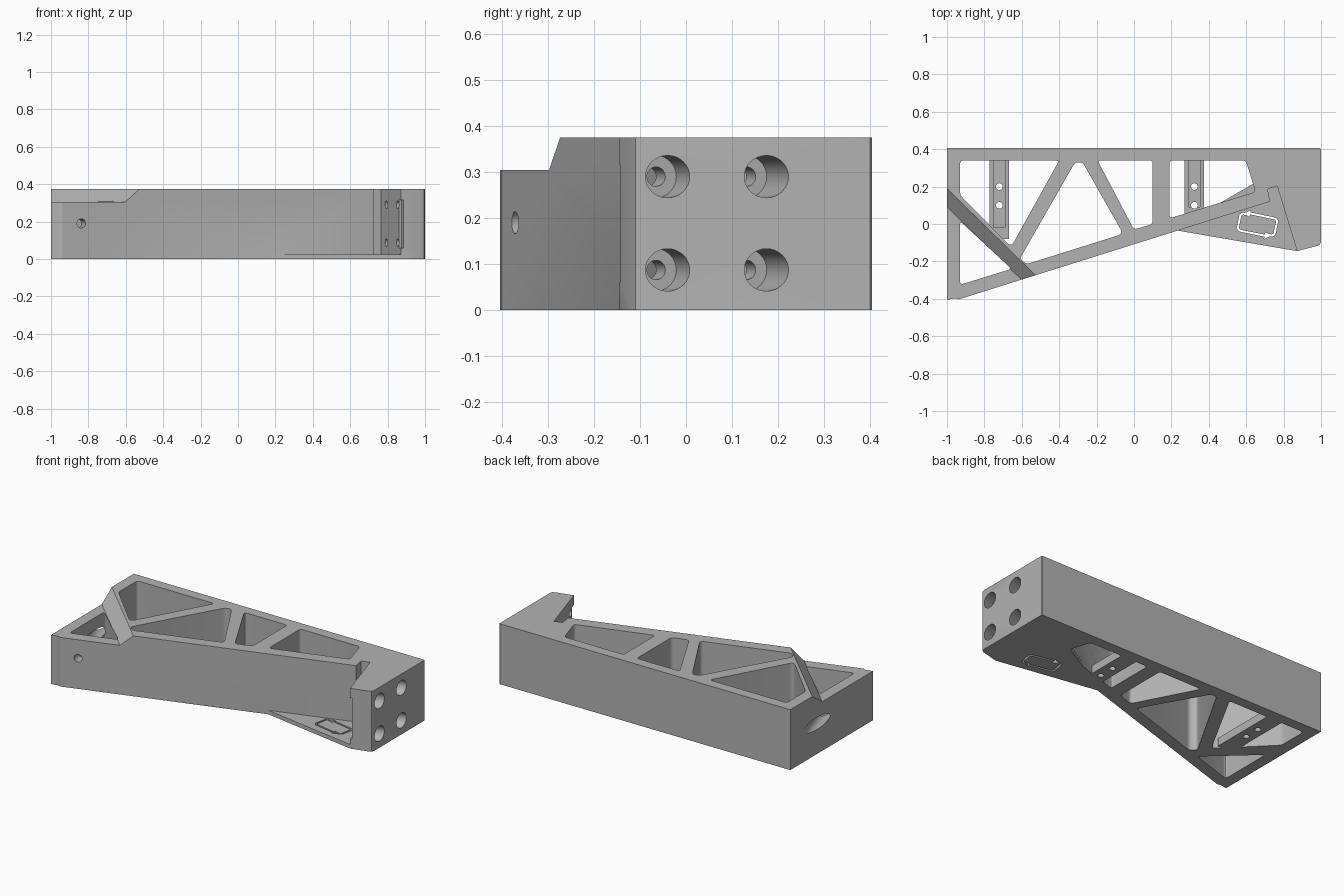
import bpy
import bmesh
from mathutils import Vector

cube = bpy.data.objects.get("Cube")
if cube:
    bpy.data.objects.remove(cube, do_unlink=True)

HEIGHT = 0.375
grey = bpy.data.materials.new("light_grey")
grey.use_nodes = True
tone = (0.45, 0.45, 0.45, 1)
grey.diffuse_color = tone
grey.node_tree.nodes["Principled BSDF"].inputs["Base Color"].default_value = tone


def rounded(points, r, steps=4):
    """Soften the corners of a flat outline."""
    result = []
    for i, p in enumerate(points):
        p = Vector(p)
        ends = []
        for q in (points[i - 1], points[(i + 1) % len(points)]):
            edge = Vector(q) - p
            ends.append(p + edge.normalized() * min(r, edge.length * 0.45))
        for k in range(steps + 1):
            t = k / steps
            result.append(ends[0] * (1 - t) ** 2 + p * 2 * t * (1 - t) + ends[1] * t * t)
    return result


def sweep(name, base, direction):
    """Extrude a flat loop of 3D points along a direction."""
    bm = bmesh.new()
    face = bm.faces.new([bm.verts.new(p) for p in base])
    ext = bmesh.ops.extrude_face_region(bm, geom=[face])
    verts = [g for g in ext["geom"] if isinstance(g, bmesh.types.BMVert)]
    bmesh.ops.translate(bm, verts=verts, vec=Vector(direction))
    bmesh.ops.recalc_face_normals(bm, faces=bm.faces)
    mesh = bpy.data.meshes.new(name)
    bm.to_mesh(mesh)
    bm.free()
    mesh.materials.append(grey)
    obj = bpy.data.objects.new(name, mesh)
    bpy.context.collection.objects.link(obj)
    return obj


def prism(name, points, z0, z1):
    return sweep(name, [(p[0], p[1], z0) for p in points], (0, 0, z1 - z0))


def rod(name, start, end, radius):
    """Cylinder between two points."""
    start, end = Vector(start), Vector(end)
    bpy.ops.mesh.primitive_cylinder_add(vertices=32, radius=radius,
                                        depth=(end - start).length,
                                        location=(start + end) / 2)
    obj = bpy.context.object
    obj.name = name
    obj.rotation_euler = (end - start).to_track_quat('Z', 'Y').to_euler()
    obj.data.materials.append(grey)
    return obj


def combine(target, tool, operation):
    bpy.context.view_layer.objects.active = target
    mod = target.modifiers.new(tool.name, 'BOOLEAN')
    mod.operation = operation
    mod.solver = 'EXACT'
    mod.object = tool
    bpy.ops.object.modifier_apply(modifier=mod.name)
    bpy.data.objects.remove(tool, do_unlink=True)


def cut(tool):
    combine(frame, tool, 'DIFFERENCE')


def join(tool):
    combine(frame, tool, 'UNION')


# Wedge-shaped frame with the solid end block
frame = prism("bracket_frame", [
    (-1, 0.405), (-1, -0.405), (-0.955, -0.397), (-0.937, -0.403),
    (0.727, 0.12), (0.715, 0.187), (0.765, 0.203), (0.872, -0.145),
    (0.98, -0.117), (0.994, -0.11), (1, -0.095), (1, 0.4), (0.995, 0.405)], 0, HEIGHT)

# Truss pockets through the full height
pockets = [
    [(-0.93, 0.34), (-0.93, 0.155), (-0.67, -0.11), (-0.65, -0.11), (-0.4, 0.34)],
    [(-0.93, 0.015), (-0.93, -0.325), (-0.655, -0.24)],
    [(-0.315, 0.33), (-0.61, -0.185), (-0.575, -0.215), (-0.075, -0.058), (-0.065, -0.04),
     (-0.275, 0.33)],
    [(-0.195, 0.34), (0.0, -0.03), (0.1, 0.0), (0.1, 0.34)],
    [(0.19, 0.34), (0.19, 0.03), (0.65, 0.172), (0.597, 0.34)],
]
for pocket in pockets:
    cut(prism("pocket", rounded(pocket, 0.02), -0.1, 0.5))

# Sloped step over the low corner
corner = Vector((-1, 0.19, 0))
along = Vector((0.714, -0.7, 0))
outward = Vector((-0.7, -0.714, 0))
profile = [(-0.1, 0.475), (0.07, 0.305), (1, 0.305), (1, 0.6), (-0.1, 0.6)]
cut(sweep("step", [corner - along + outward * n + Vector((0, 0, z)) for n, z in profile],
          along * 3))

# Thin base lip under the end block
join(prism("base_lip", [(0.225, -0.034), (0.872, -0.145), (0.9, -0.1), (0.8, 0.24),
                        (0.68, 0.24), (0.3, 0.02)], 0, 0.025))

# Low channelled straps crossing two pockets, each with two screw holes
for x, low in ((-0.72, -0.08), (0.323, 0.03)):
    join(prism("strap", [(x - 0.052, 0.37), (x - 0.052, low), (x + 0.052, low),
                         (x + 0.052, 0.37)], 0, 0.05))
    cut(prism("channel", [(x - 0.03, 0.339), (x - 0.03, low + 0.06), (x + 0.03, low + 0.06),
                          (x + 0.03, 0.339)], 0.03, 0.1))
    for y in (0.1, 0.2):
        cut(rod("screw_hole", (x, y, -0.1), (x, y, 0.2), 0.018))

# Four counterbored holes square to the slanted end face
axis = Vector((0.955, 0.295, 0))
for y, depth in ((0.175, 0.147), (-0.04, 0.085)):
    for z in (0.087, 0.29):
        mouth = Vector((1, y, z))
        cut(rod("bolt_hole", mouth, mouth - axis * (depth + 0.12), 0.021))
        cut(rod("counterbore", mouth + axis * 0.1, mouth - axis * depth, 0.046))

# Cross hole through the low corner, wider at the end wall
bore = Vector((-0.3, 0.954, 0))
entry = Vector((-0.838, -0.372, 0.19))
cut(rod("cross_hole", entry - bore * 0.1, entry + bore * 0.3, 0.024))
cut(rod("cross_counterbore", entry + bore * 0.2, entry + bore * 0.8, 0.038))

# Shallow relief on the end block edge
side = Vector((0.295, -0.955, 0))
edge = Vector((0.872, -0.145, 0))
relief = [edge + side * a + axis * b for a, b in ((-0.035, -0.02), (0.02, -0.02),
                                                  (0.02, 0.012), (-0.035, 0.012))]
cut(prism("edge_relief", relief, 0.06, 0.315))

# Two direction arrows pierced through the lip, the second turned half round
u, v = Vector((0.98, -0.2, 0)), Vector((0.2, 0.98, 0))
centre = Vector((0.66, -0.003, 0))
arrow = [(-0.05, 0.045), (-0.05, 0.03), (-0.082, 0.045), (-0.05, 0.068), (-0.05, 0.056),
         (0.09, 0.056), (0.105, 0.042), (0.105, -0.035), (0.09, -0.048), (0.06, -0.048),
         (0.06, -0.037), (0.085, -0.037), (0.094, -0.03), (0.094, 0.037), (0.085, 0.045)]
for turn in (1, -1):
    cut(prism("arrow_slot", [centre + (u * a + v * b) * turn for a, b in arrow], -0.1, 0.024 * 2))

# Smooth the bores and corner fillets, keep edges crisp
bpy.ops.object.select_all(action='DESELECT')
frame.select_set(True)
bpy.context.view_layer.objects.active = frame
bpy.ops.object.shade_smooth_by_angle(angle=0.5)
